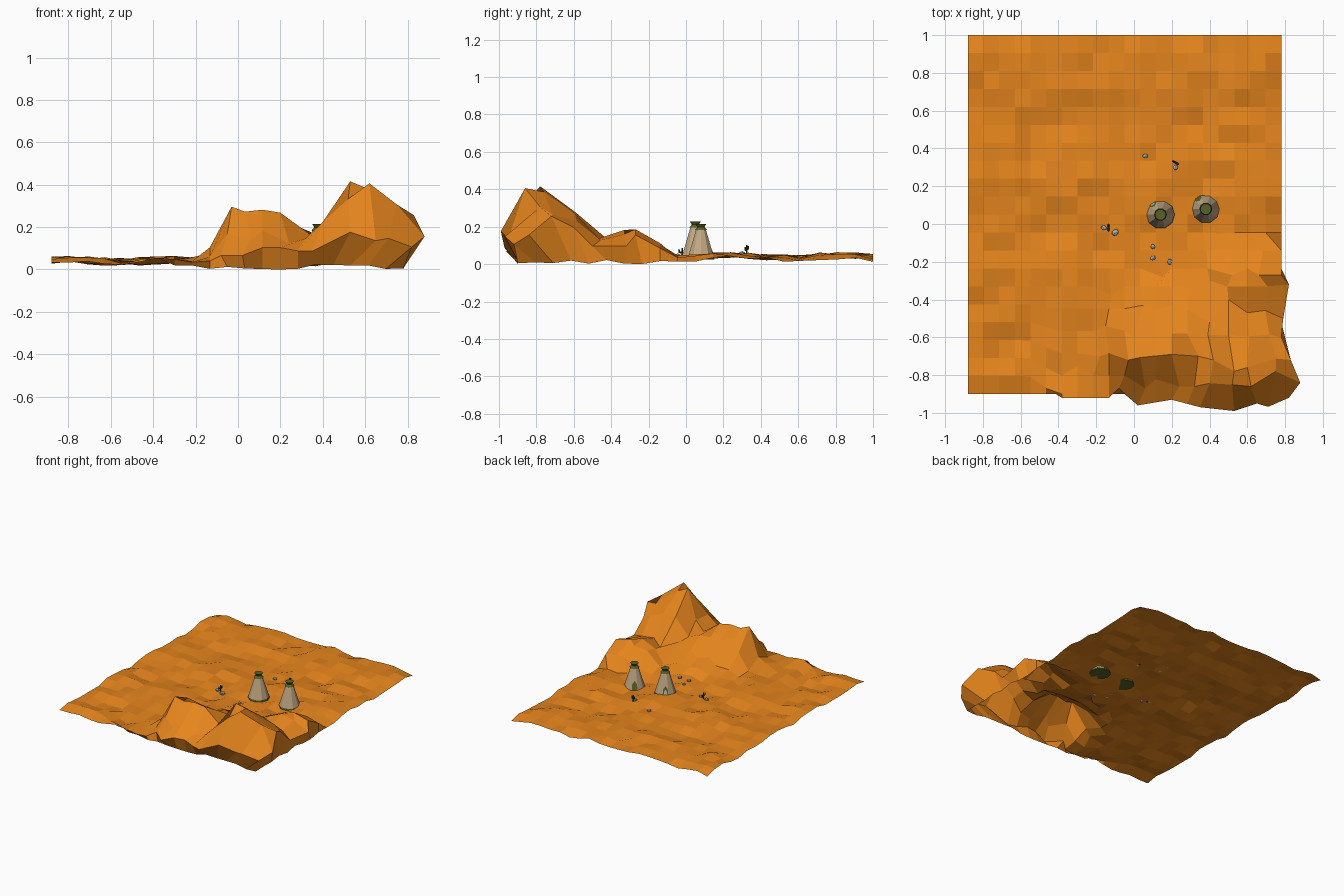
import bpy, bmesh, math, random
from mathutils import Vector
from mathutils.bvhtree import BVHTree
from mathutils.geometry import delaunay_2d_cdt

random.seed(4)
cube = bpy.data.objects.get("Cube")
if cube:
    bpy.data.objects.remove(cube, do_unlink=True)


def material(name, rgb):
    m = bpy.data.materials.new(name)
    m.use_nodes = True
    m.diffuse_color = (*rgb, 1)
    m.node_tree.nodes["Principled BSDF"].inputs["Base Color"].default_value = (*rgb, 1)
    return m


SAND = material("orange sand", (0.79, 0.235, 0.012))
HIDE = material("tan hide", (0.54, 0.40, 0.23))
OLIVE = material("olive trim", (0.10, 0.12, 0.02))
CACTUS = material("dark cactus green", (0.03, 0.06, 0.03))
STONE = material("grey stone", (0.42, 0.45, 0.39))


def finish(name, bm, *mats):
    """Turn a bmesh into a flat shaded object."""
    mesh = bpy.data.meshes.new(name)
    bm.to_mesh(mesh)
    bm.free()
    for m in mats:
        mesh.materials.append(m)
    ob = bpy.data.objects.new(name, mesh)
    bpy.context.scene.collection.objects.link(ob)
    return ob


def profile(points, t):
    """Piecewise linear lookup."""
    if t <= points[0][0]:
        return points[0][1]
    for (a, p), (b, q) in zip(points, points[1:]):
        if t <= b:
            return p + (q - p) * (t - a) / (b - a)
    return points[-1][1]


# Key points of the rocky ridges, in hundredths
crag = [(53, -78, 43), (53, -67, 42), (62, -86, 42), (60, -76, 40), (75, -78, 32),
        (83, -72, 27), (87, -66, 19), (88, -84, 17), (82, -92, 12), (65, -95, 15),
        (53, -99, 19), (35, -97, 10), (42, -72, 24), (34, -70, 18), (32, -86, 16),
        (40, -52, 16), (60, -47, 15), (78, -60, 21), (79, -50, 11), (50, -40, 13)]
spur = [(52, -27, 15), (66, -27, 20), (78, -27, 17), (82, -32, 11), (78, -14, 10),
        (62, -14, 12), (50, -13, 7), (45, -5, 5), (78, -4, 5), (40, -30, 7)]
butte = [(-3, -72, 31), (27, -67, 27), (0, -60, 26), (20, -58, 22), (5, -43, 10),
         (20, -43, 12), (-18, -70, 8), (-15, -54, 7), (-30, -75, 5), (-8, -87, 8),
         (6, -87, 15), (24, -86, 14), (2, -96, 8), (-12, -38, 5), (15, -28, 5)]
frame = [(-90, -110, 5), (100, -110, 9), (100, 110, 5), (-90, 110, 5), (-10, -96, 5)]
ridges = [Vector(p) / 100 for p in crag + spur + butte]
keys = ridges + [Vector(p) / 100 for p in frame]
flat, _, tris, *_ = delaunay_2d_cdt([k.xy for k in keys], [], [], 0, 1e-5)
relief = BVHTree.FromPolygons(
    [(p.x, p.y, min(keys, key=lambda k: (k.xy - p).length).z) for p in flat], tris)

# How far the rock overhangs the front edge and the left edge
front_bulge = [(-.55, 0), (-.4, .115), (-.03, .115), (.02, .155), (.2, .125),
               (.35, .165), (.53, .185), (.7, .14), (.82, .11)]
side_bulge = [(-.92, .12), (-.85, .18), (-.65, .17), (-.53, .093), (-.35, .113),
              (-.25, .123), (-.13, .083), (-.08, 0)]

# Terrain: one open sheet of quads whose corner swells into crags
N = 20
X0, X1, Y0, Y1 = -.88, .78, -.9, 1.0


def terrain_point(i, j):
    x = X0 + (X1 - X0) * i / N
    y = Y0 + (Y1 - Y0) * j / N
    wave = .008 * math.cos((y - .8) * 11) + .005 * math.sin(x * 14)
    rough = random.uniform(-.014, .014)
    k = N - i
    if j == 0 or k == 0:
        rocky = (j == 0 and x > -.3) or (k == 0 and y < -.05)
        return x, y, (.025 if rocky else .045 + wave) + rough
    if j <= 5:
        y -= profile(front_bulge, x) * (6 - j) / 5
    if k <= 5:
        x += profile(side_bulge, y) * (6 - k) / 5
    hit = relief.ray_cast(Vector((x, y, 2)), Vector((0, 0, -1)))[0]
    return x, y, (hit.z if hit else .05) + .005 + wave + rough


bm = bmesh.new()
grid = [[bm.verts.new(terrain_point(i, j)) for i in range(N + 1)] for j in range(N + 1)]
for j in range(N):
    for i in range(N):
        bm.faces.new((grid[j][i], grid[j][i + 1], grid[j + 1][i + 1], grid[j + 1][i]))

# Pull the closest free corner onto each ridge point to sharpen the rock
free = {v for row in grid[1:N] for v in row[1:N]}
for k in ridges:
    v = min(free, key=lambda v: (v.co.xy - k.xy).length)
    if (v.co.xy - k.xy).length < .065:
        v.co = k
        free.remove(v)

lowest = min(v.co.z for v in bm.verts)
bmesh.ops.translate(bm, verts=bm.verts, vec=(0, 0, -lowest))
ground = BVHTree.FromBMesh(bm)
finish("desert_terrain", bm, SAND)


def ground_z(x, y):
    return ground.ray_cast(Vector((x, y, 2)), Vector((0, 0, -1)))[0].z


def lathe(bm, rings, sides):
    """Stack of rings joined by quads, capped at both ends."""
    loops = [[bm.verts.new((r * math.cos(math.tau * s / sides),
                            r * math.sin(math.tau * s / sides), z))
              for s in range(sides)] for r, z in rings]
    for low, high in zip(loops, loops[1:]):
        for s in range(sides):
            t = (s + 1) % sides
            bm.faces.new((low[s], low[t], high[t], high[s]))
    bm.faces.new(loops[0][::-1])
    bm.faces.new(loops[-1])


# Tents: ten sided hide cone, olive hem, pinched olive collar and a door
def tent(name, x, y, door_mat):
    z = ground_z(x, y) - .008
    bm = bmesh.new()
    lathe(bm, [(.076, 0), (.073, .013), (.028, .16), (.034, .159),
               (.02, .175), (.03, .191), (.024, .188)], 10)
    for f in bm.faces:
        c = f.calc_center_median().z
        f.material_index = int(c > .155 or c < .01)
    ob = finish(name, bm, HIDE, OLIVE)
    ob.location = x, y, z
    # door plate lying on the wall that faces the back right
    bm = bmesh.new()
    outline = [(-.02, .0), (.02, .0), (.017, .04), (0, .065), (-.017, .04)]
    for lift, scale in ((.002, 1), (.004, .65)):
        face = bm.faces.new([bm.verts.new((.071 - .3 * h * scale + lift, w * scale,
                                           .013 + h * scale)) for w, h in outline])
        face.material_index = int(scale < 1)
    door = finish(name + "_door", bm, OLIVE, door_mat)
    door.location = x, y, z
    door.rotation_euler.z = math.radians(126)


tent("left_tent", .38, .08, OLIVE)
tent("middle_tent", .14, .05, STONE)

# Stones scattered round the camp
for n, (x, y, r) in enumerate([(.06, .36, .015), (.22, .3, .015), (-.16, -.02, .016),
                               (-.1, -.045, .02), (.1, -.12, .014), (.1, -.18, .015),
                               (.19, -.2, .016)]):
    bm = bmesh.new()
    bmesh.ops.create_icosphere(bm, subdivisions=1, radius=r)
    stone = finish(f"stone_{n + 1}", bm, STONE)
    stone.scale = 1.1, .9, .7
    stone.rotation_euler.z = n * 1.3
    stone.location = x, y, ground_z(x, y) + .007


# Cacti: trunk with two bent arms
def cactus(name, x, y, turn):
    curve = bpy.data.curves.new(name, "CURVE")
    curve.dimensions = "3D"
    curve.bevel_depth = .005
    curve.bevel_resolution = 0
    curve.use_fill_caps = True
    for path in ([(0, -.01), (0, .048)],
                 [(0, .018), (.017, .02), (.018, .036)],
                 [(0, .024), (-.016, .026), (-.017, .042)]):
        s = curve.splines.new("POLY")
        s.points.add(len(path) - 1)
        for p, (u, h) in zip(s.points, path):
            p.co = u, 0, h, 1
    curve.materials.append(CACTUS)
    ob = bpy.data.objects.new(name, curve)
    bpy.context.scene.collection.objects.link(ob)
    ob.location = x, y, ground_z(x, y)
    ob.rotation_euler.z = turn


cactus("back_cactus", .22, .325, -.5)
cactus("front_cactus", -.135, -.02, 1.6)
